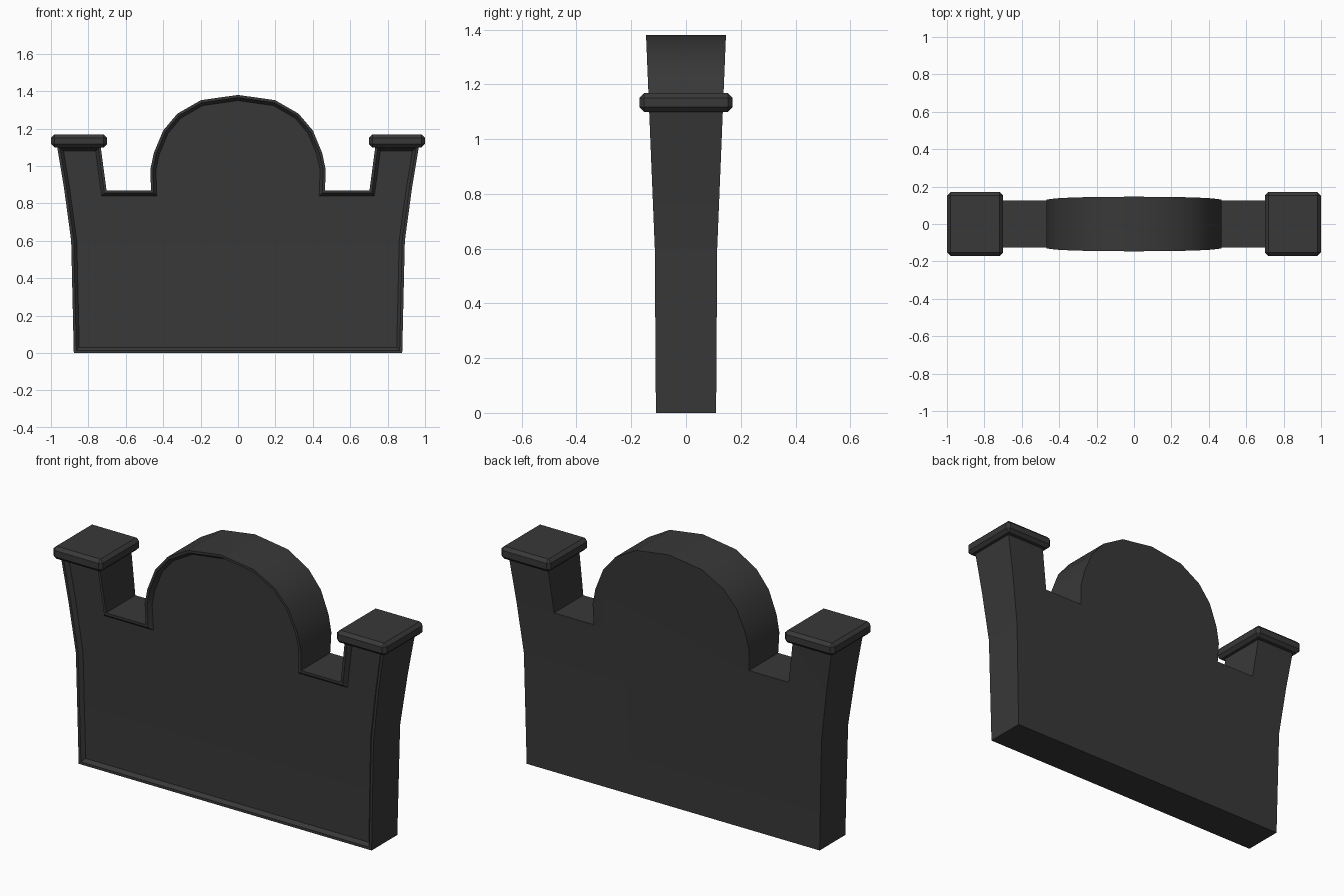
import bpy, bmesh

if "Cube" in bpy.data.objects:
    bpy.data.objects.remove(bpy.data.objects["Cube"])

stone = bpy.data.materials.new("dark_stone")
stone.diffuse_color = (0.04, 0.04, 0.04, 1)
stone.use_nodes = True
stone.node_tree.nodes["Principled BSDF"].inputs["Base Color"].default_value = stone.diffuse_color


def finish(bm, name):
    bmesh.ops.recalc_face_normals(bm, faces=bm.faces)
    mesh = bpy.data.meshes.new(name)
    bm.to_mesh(mesh)
    bm.free()
    obj = bpy.data.objects.new(name, mesh)
    bpy.context.collection.objects.link(obj)
    mesh.materials.append(stone)
    bpy.ops.object.select_all(action='DESELECT')
    obj.select_set(True)
    bpy.context.view_layer.objects.active = obj
    bpy.ops.object.shade_smooth_by_angle(angle=0.5)
    return obj


# Slab: half outline from bottom corner up the pillar, notch and arch, then mirrored
half = [(0.878, 0), (0.892, 0.6), (0.93, 0.88), (0.968, 1.11), (0.735, 1.11),
        (0.703, 0.87), (0.465, 0.87), (0.469, 0.98), (0.45, 1.07),
        (0.40, 1.19), (0.324, 1.28), (0.198, 1.352)]
outline = half + [(0, 1.38)] + [(-x, z) for x, z in reversed(half)]
Y0 = 0.11

bm = bmesh.new()
front = bm.faces.new([bm.verts.new((x, -Y0, z)) for x, z in outline])
back = bm.faces.new([bm.verts.new((x, Y0, z)) for x, z in reversed(outline)])
fv, bv = list(front.verts), list(reversed(back.verts))
n = len(fv)
for i in range(n):
    j = (i + 1) % n
    bm.faces.new((fv[j], fv[i], bv[i], bv[j]))
bmesh.ops.recalc_face_normals(bm, faces=bm.faces)

# Flat rim, then sloping step into the recessed front panel
bmesh.ops.inset_region(bm, faces=[front], thickness=0.014, use_even_offset=True)
bmesh.ops.inset_region(bm, faces=[front], thickness=0.016, depth=-0.018,
                       use_even_offset=True)

# Thickness grows towards the top, faster above z = 0.6
bmesh.ops.bisect_plane(bm, geom=bm.verts[:] + bm.edges[:] + bm.faces[:],
                       plane_co=(0, 0, 0.6), plane_no=(0, 0, 1))
for v in bm.verts:
    z = v.co.z
    width = 0.11 + 0.004 * min(z / 0.6, 1) + 0.032 * max(z - 0.6, 0) / 0.78
    v.co.y *= width / Y0
finish(bm, "slab")

# Chamfered square caps on the two pillars
for side, label in ((-1, "left"), (1, "right")):
    bm = bmesh.new()
    bmesh.ops.create_cube(bm, size=1)
    for v in bm.verts:
        v.co = (side * 0.85 + v.co.x * 0.298, v.co.y * 0.34, 1.134 + v.co.z * 0.068)
    bmesh.ops.bevel(bm, geom=bm.edges[:], offset=0.017, segments=1,
                    affect='EDGES', profile=0.5)
    finish(bm, label + "_pillar_cap")
